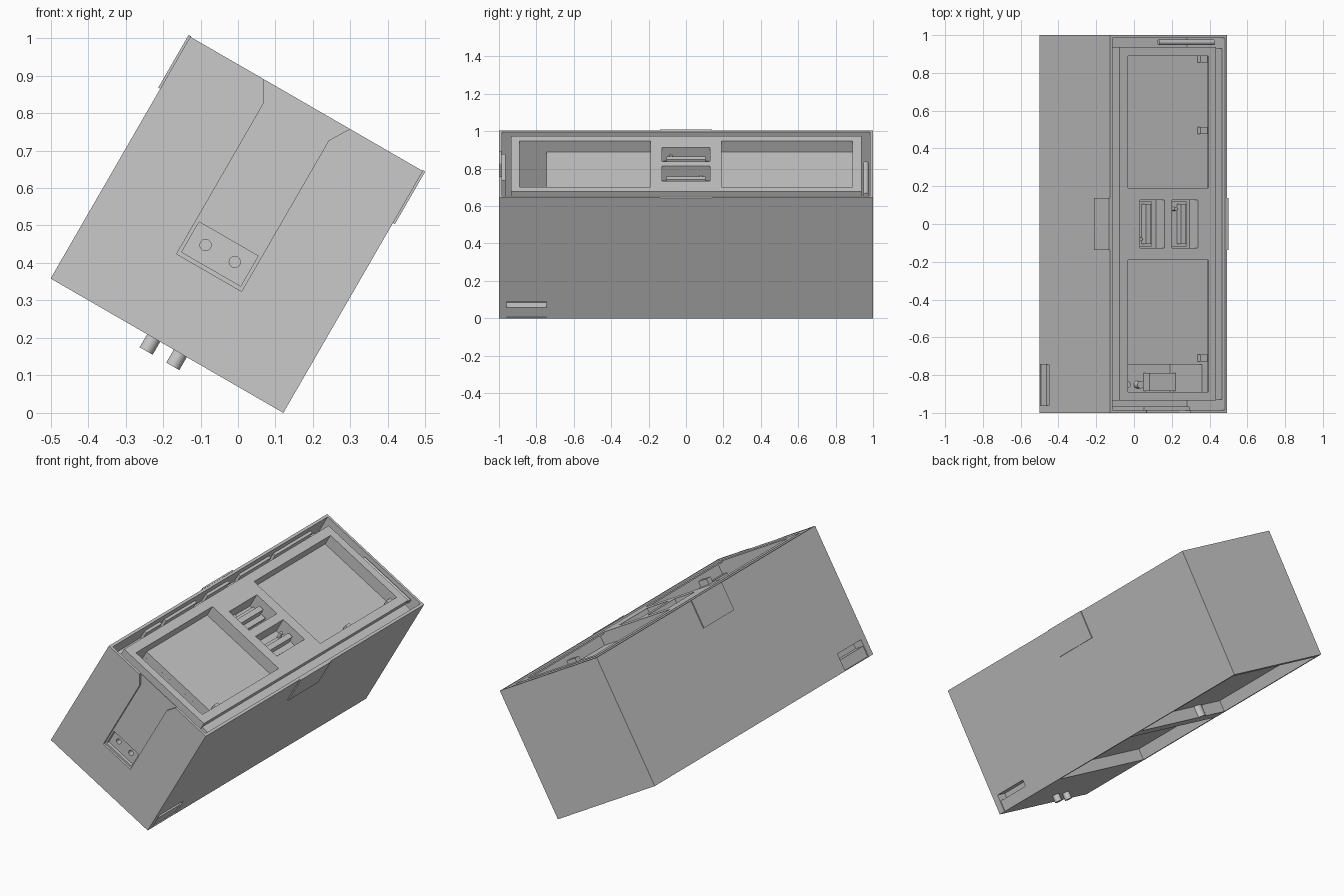
import bpy, bmesh, math
from mathutils import Matrix

if "Cube" in bpy.data.objects:
    bpy.data.objects.remove(bpy.data.objects["Cube"], do_unlink=True)

W, H = 0.717, 0.745            # case width and height before leaning
MID = W / 2
LEAN = Matrix.Translation((-0.5, 0, 0.3585)) @ Matrix.Rotation(math.radians(30), 4, 'Y')

grey = bpy.data.materials.new("plain_grey")
grey.use_nodes = True
grey.diffuse_color = (0.59, 0.59, 0.59, 1)
grey.node_tree.nodes["Principled BSDF"].inputs["Base Color"].default_value = grey.diffuse_color


def make(name, bm):
    bmesh.ops.recalc_face_normals(bm, faces=bm.faces)
    mesh = bpy.data.meshes.new(name)
    bm.to_mesh(mesh)
    bm.free()
    mesh.materials.append(grey)
    obj = bpy.data.objects.new(name, mesh)
    bpy.context.collection.objects.link(obj)
    obj.matrix_world = LEAN
    return obj


def box(name, u, y, v):
    """Box from (low, high) ranges across, along and up the case."""
    bm = bmesh.new()
    bmesh.ops.create_cube(bm, size=1)
    for p in bm.verts:
        p.co = [r[0] if c < 0 else r[1] for c, r in zip(p.co, (u, y, v))]
    return make(name, bm)


def rod(name, centre, radius, length, turn=None):
    """Cylinder along the case height unless turned."""
    bm = bmesh.new()
    mat = Matrix.Translation(centre)
    if turn:
        mat = mat @ Matrix.Rotation(math.pi / 2, 4, turn)
    bmesh.ops.create_cone(bm, cap_ends=True, segments=24, radius1=radius,
                          radius2=radius, depth=length, matrix=mat)
    obj = make(name, bm)
    for f in obj.data.polygons:
        f.use_smooth = len(f.vertices) == 4
    return obj


def prism(name, outline, y):
    bm = bmesh.new()
    face = bm.faces.new([bm.verts.new((a, y[0], b)) for a, b in outline])
    ext = bmesh.ops.extrude_face_region(bm, geom=[face])["geom"]
    for p in ext:
        if isinstance(p, bmesh.types.BMVert):
            p.co.y = y[1]
    return make(name, bm)


def carve(obj, cutters):
    for c in cutters:
        m = obj.modifiers.new("cut", 'BOOLEAN')
        m.operation, m.solver, m.object = 'DIFFERENCE', 'EXACT', c
    bpy.context.view_layer.update()
    deps = bpy.context.evaluated_depsgraph_get()
    mesh = bpy.data.meshes.new_from_object(obj.evaluated_get(deps))
    obj.modifiers.clear()
    obj.data = mesh
    for c in cutters:
        bpy.data.objects.remove(c, do_unlink=True)


# Housing: open tray on top, grip channel in front, shallow base recesses
case = box("housing", (0, W), (-1, 1), (0, H))
cuts = [box("tray_cut", (0.015, W - 0.015), (-0.984, 0.985), (0.645, H + 0.1))]
half = [(-0.1, 0.225), (-0.1, 0.69), (-0.134, 0.746), (-0.134, 0.8)]
outline = [(MID + a, b) for a, b in half] + [(MID - a, b) for a, b in reversed(half)]
cuts.append(prism("channel_cut", outline, (-1.1, -0.987)))
cuts.append(box("socket_cut", (MID - 0.091, MID + 0.091), (-0.99, -0.968), (0.236, 0.329)))
for s in (-1, 1):
    cuts.append(rod("screw_hole_cut", (MID + s * 0.045, -0.95, 0.284), 0.015, 0.06, 'X'))
for y in ((0.19, 0.97), (-0.5, 0.1)):
    cuts.append(box("base_recess_cut", (0.015, W - 0.015), y, (-0.1, 0.065)))
# Deep gaps at both ends of the tray
for y in ((-0.984, -0.93), (0.93, 0.985)):
    cuts.append(box("end_gap_cut", (0.015, W - 0.015), y, (0.345, 0.7)))
# Finger notches low on both long sides, each with a slit behind its lip
for lip, slit in (((-0.1, 0.006), (-0.1, 0.06)), ((W - 0.006, W + 0.1), (W - 0.06, W + 0.1))):
    cuts.append(box("finger_notch_cut", lip, (-0.96, -0.745), (0.004, 0.1)))
    cuts.append(box("finger_slit_cut", slit, (-0.96, -0.745), (0.064, 0.1)))
# Cable well under the front pocket
cuts.append(box("well_cut", (0.112, 0.602), (-0.89, -0.745), (0.34, 0.7)))
carve(case, cuts)

# Backing of the grip channel inside the front gap
box("channel_backing", (MID - 0.14, MID + 0.14), (-0.985, -0.965), (0.344, 0.725))

# Insert with two large pockets, undercut on the right, and two small slots
insert = box("top_insert", (0.06, 0.65), (-0.935, 0.938), (0.6451, H))
cuts = []
for y in ((-0.89, -0.19), (0.19, 0.89)):
    cuts.append(box("pocket_cut", (0.112, 0.602), y, (0.677, H + 0.1)))
    cuts.append(box("undercut", (0.55, 0.635), y, (0.677, H - 0.008)))
cuts.append(box("well_opening_cut", (0.112, 0.602), (-0.89, -0.745), (0.6, H + 0.05)))
for u in ((0.184, 0.333), (0.38, 0.537)):
    cuts.append(box("slot_cut", u, (-0.127, 0.127), (0.655, H + 0.1)))
carve(insert, cuts)

# Shelf filling the gap along the right wall
box("right_shelf", (0.649, W - 0.014), (-0.93, 0.93), (0.644, 0.715))

# Connector strips inside the slots
for s, u in ((1, 0.235), (-1, 0.45)):
    box("connector_strip", (u, u + 0.03), (-0.105, 0.105), (0.655, 0.72))
    box("connector_base", (u - 0.03, u + 0.06), (-0.12, 0.12), (0.655, 0.675))
    rod("connector_pin", (u - 0.025, -s * 0.08, 0.69), 0.01, 0.04)

# Small catches on the right side of the pockets
for y in (-0.71, 0.495, 0.872):
    box("pocket_catch", (0.575, 0.636), (y - 0.018, y + 0.018), (0.676, 0.71))

# Ledges along the left tray wall
for y in ((0.52, 0.86), (0.2, 0.48), (-0.1, 0.1), (-0.48, -0.2), (-0.66, -0.52)):
    box("tray_ledge", (0.014, 0.03), y, (0.644, 0.7))

# Hinge bar in the rear gap
rod("rear_bar", (0.48, 0.962, 0.72), 0.014, 0.34, 'Y')

# Thin tabs on both long sides
for u in ((-0.006, 0.002), (W - 0.002, W + 0.006)):
    box("side_tab", u, (-0.138, 0.138), (0.585, H + 0.002))

# Jack pins running down through the base
for s in (-1, 1):
    rod("jack_pin", (MID + s * 0.041, -0.85, 0.17), 0.02, 0.42)
box("well_block", (0.44, 0.6), (-0.885, -0.79), (0.339, 0.4))

# Rounded post beside the base divider
rod("base_post", (0.2, 0.18, 0.033), 0.03, 0.066)
